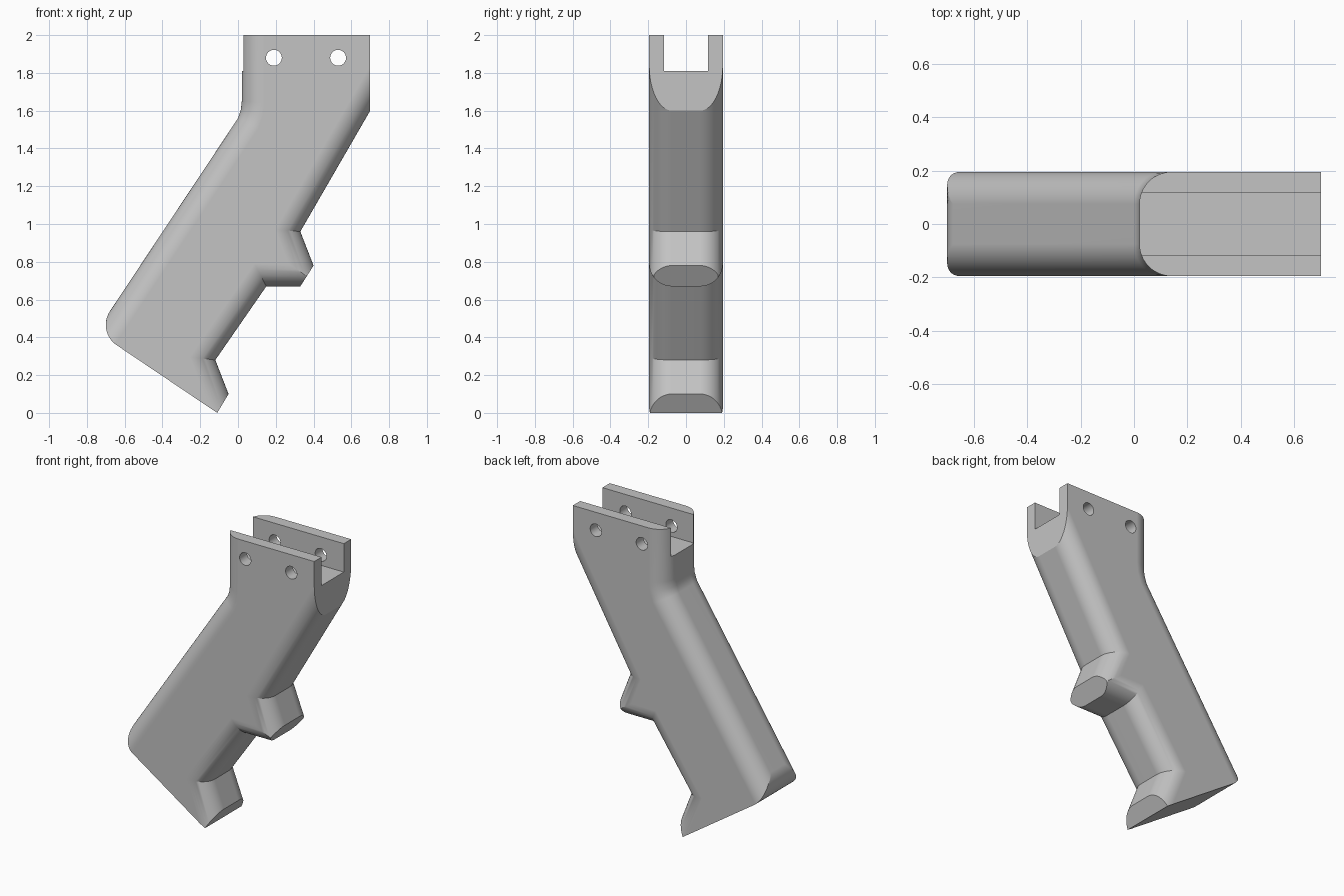
import bpy, bmesh, math
from mathutils import Vector, Matrix

cube = bpy.data.objects.get("Cube")
if cube:
    bpy.data.objects.remove(cube)

HALF, ROUND, STEPS = 0.195, 0.12, 12   # half thickness, edge rounding
HEEL_R = 0.13                          # heel corner radius

# Side outline (x, z, is the edge that starts here rounded)
OUTLINE = [
    (-0.11, 0.0, False), (-0.05, 0.10, True), (-0.12, 0.28, True),
    (0.15, 0.67, True), (0.33, 0.67, False), (0.40, 0.78, True),
    (0.33, 0.96, True), (0.70, 1.60, False), (0.70, 2.0, False),
    (0.02, 2.0, True), (0.02, 1.65, True), (0.015, 1.605, True),
    (0.0, 1.56, True), (-0.75, 0.43, False),
]
POINTS = [Vector(p[:2]) for p in OUTLINE]
COUNT = len(POINTS)


def edge_line(i, inset):
    """Point and direction of an outline edge, moved inward if rounded."""
    a, b = POINTS[i], POINTS[(i + 1) % COUNT]
    d = (b - a).normalized()
    return a + Vector((-d.y, d.x)) * (inset if OUTLINE[i][2] else 0), d


def meet(l1, l2):
    (p, d), (q, e) = l1, l2
    return p + d * ((q - p).cross(e) / d.cross(e))


def section(inset):
    lines = [edge_line(i, inset) for i in range(COUNT)]
    pts = [meet(lines[i - 1], lines[i]) for i in range(COUNT)]
    # Collapse flat tips where the rounding has used them up
    for i in range(COUNT):
        j = (i + 1) % COUNT
        if not OUTLINE[i][2] and (pts[j] - pts[i]).dot(lines[i][1]) < 0:
            pts[i] = meet(lines[i - 1], lines[j])
            pts[j] = pts[i].copy()
    # Round the heel
    u = -edge_line(COUNT - 2, 0)[1]
    v = Vector((u.y, -u.x))
    centre = POINTS[-1] + (u + v) * HEEL_R
    start = math.acos(1 - inset / HEEL_R)
    arc = []
    for k in range(STEPS + 1):
        t = start + (math.pi / 2 - start) * k / STEPS
        arc.append(centre - (v * math.cos(t) + u * math.sin(t)) * HEEL_R)
    return pts[:-1] + arc


def finish(bm, name):
    bmesh.ops.recalc_face_normals(bm, faces=bm.faces)
    mesh = bpy.data.meshes.new(name)
    bm.to_mesh(mesh)
    bm.free()
    obj = bpy.data.objects.new(name, mesh)
    bpy.context.collection.objects.link(obj)
    return obj


# Grip body lofted across its thickness
half = []
for k in range(STEPS + 1):
    a = math.pi / 2 * k / STEPS
    half.append((HALF - ROUND + ROUND * math.sin(a), ROUND * (1 - math.cos(a))))
layers = [(-y, d) for y, d in reversed(half)] + half
bm = bmesh.new()
rings = [[bm.verts.new((p.x, y, p.y)) for p in section(d)] for y, d in layers]
for r, s in zip(rings, rings[1:]):
    for i in range(len(r)):
        bm.faces.new((r[i - 1], r[i], s[i], s[i - 1]))
bm.faces.new(rings[0])
bm.faces.new(rings[-1])
bmesh.ops.remove_doubles(bm, verts=bm.verts, dist=0.0002)
grip = finish(bm, "grip_body")

# Cutters for the top slot and the two pin holes
cutters = []
bm = bmesh.new()
bmesh.ops.create_cube(bm, size=1, matrix=Matrix.Translation((0.3, 0, 2.01))
                      @ Matrix.Diagonal((2, 0.235, 0.4, 1)))
cutters.append(finish(bm, "slot_cutter"))
for x in (0.19, 0.53):
    bm = bmesh.new()
    bmesh.ops.create_cone(bm, cap_ends=True, segments=32, radius1=0.042,
                          radius2=0.042, depth=1,
                          matrix=Matrix.Translation((x, 0, 1.88))
                          @ Matrix.Rotation(math.pi / 2, 4, 'X'))
    cutters.append(finish(bm, "hole_cutter"))

bpy.ops.object.select_all(action='DESELECT')
grip.select_set(True)
bpy.context.view_layer.objects.active = grip
for c in cutters:
    c.hide_render = True
    mod = grip.modifiers.new("cut", 'BOOLEAN')
    mod.operation, mod.solver, mod.object = 'DIFFERENCE', 'EXACT', c
    bpy.ops.object.modifier_apply(modifier=mod.name)
    bpy.data.objects.remove(c)

# Plain grey finish with smooth roundings
grey = bpy.data.materials.new("plain_grey")
grey.use_nodes = True
colour = (0.55, 0.55, 0.55, 1)
grey.diffuse_color = colour
grey.node_tree.nodes["Principled BSDF"].inputs["Base Color"].default_value = colour
grip.data.materials.clear()
grip.data.materials.append(grey)
bpy.ops.object.shade_smooth_by_angle(angle=math.radians(25))
weighted = grip.modifiers.new("weighted_normals", 'WEIGHTED_NORMAL')
weighted.keep_sharp = True
